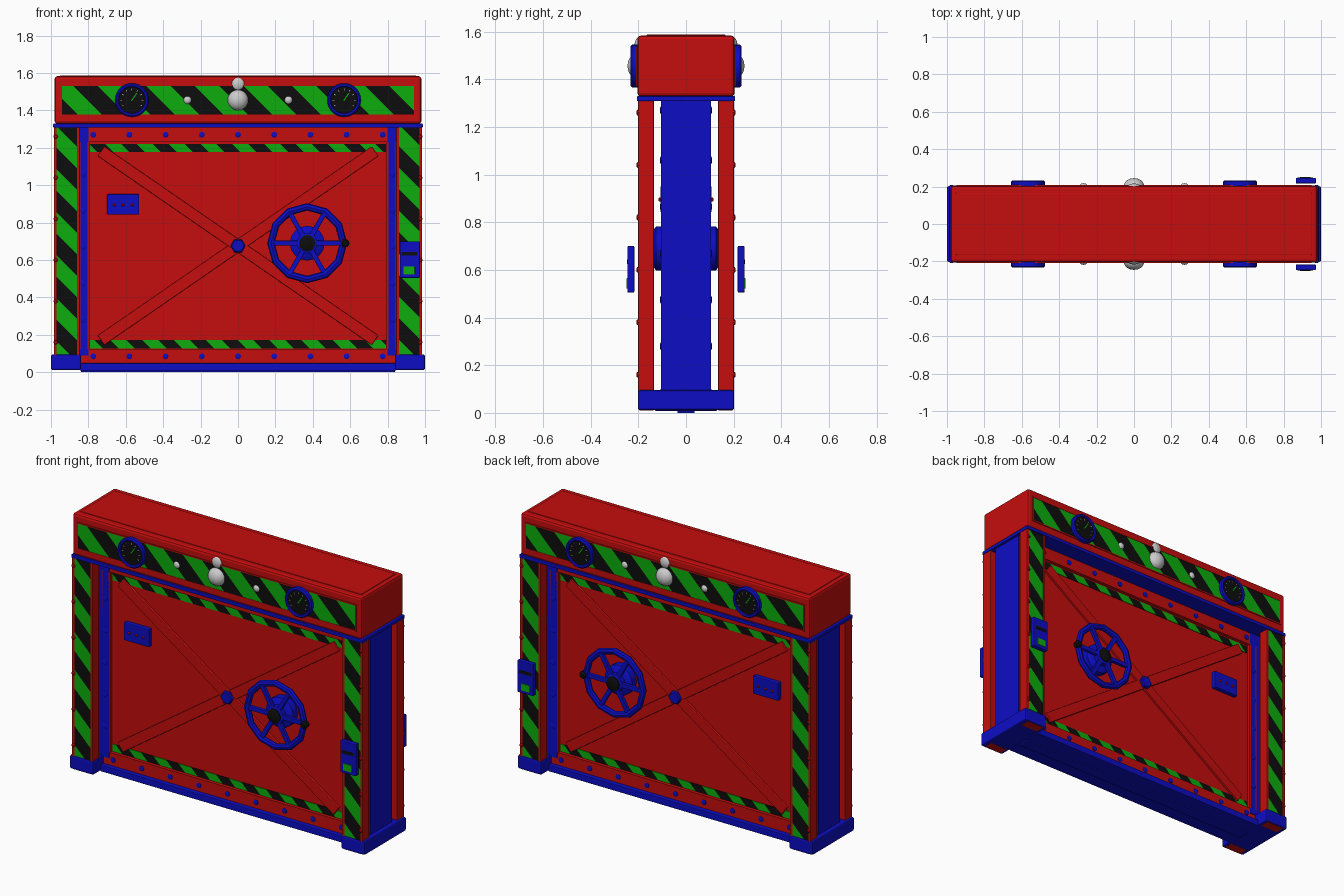
import bpy, bmesh, math
from mathutils import Matrix, Vector

if "Cube" in bpy.data.objects:
    bpy.data.objects.remove(bpy.data.objects["Cube"])

def material(name, rgb):
    m = bpy.data.materials.new(name)
    m.diffuse_color = (*rgb, 1)
    m.use_nodes = True
    m.node_tree.nodes["Principled BSDF"].inputs["Base Color"].default_value = m.diffuse_color
    return m

RED = material("red_paint", (0.56, 0.004, 0.004))
BLUE = material("blue_paint", (0.004, 0.004, 0.56))
GREEN = material("green_paint", (0.004, 0.42, 0.004))
BLACK = material("black_paint", (0.004, 0.004, 0.004))

def finish(name, bm, mats, mirror="", bevel=0, smooth=False):
    """Mesh stays in world coordinates, so mirrors work across the centre."""
    bmesh.ops.recalc_face_normals(bm, faces=bm.faces)
    me = bpy.data.meshes.new(name)
    bm.to_mesh(me)
    bm.free()
    ob = bpy.data.objects.new(name, me)
    bpy.context.collection.objects.link(ob)
    for m in mats:
        if m:
            me.materials.append(m)
    if smooth:
        bpy.ops.object.select_all(action='DESELECT')
        ob.select_set(True)
        bpy.context.view_layer.objects.active = ob
        bpy.ops.object.shade_smooth_by_angle(angle=math.radians(35))
    if bevel:
        b = ob.modifiers.new("bevel", 'BEVEL')
        b.width, b.segments = bevel, 2
    if mirror:
        mod = ob.modifiers.new("mirror", 'MIRROR')
        mod.use_axis = ['X' in mirror, 'Y' in mirror, False]
    return ob

def add_box(bm, x0, x1, y0, y1, z0, z1, rot=0, pivot=None):
    c = Vector(((x0 + x1) / 2, (y0 + y1) / 2, (z0 + z1) / 2))
    p = Vector(pivot) if pivot else c
    m = (Matrix.Translation(p) @ Matrix.Rotation(rot, 4, 'Y') @ Matrix.Translation(c - p)
         @ Matrix.Diagonal((x1 - x0, y1 - y0, z1 - z0, 1)))
    bmesh.ops.create_cube(bm, size=1, matrix=m)

def box(name, mat, *dims, mirror="", bevel=0, rot=0):
    bm = bmesh.new()
    add_box(bm, *dims, rot=rot)
    return finish(name, bm, [mat], mirror, bevel)

def turned_copy(ob):
    """Second copy on the back, turned half a circle about z."""
    o = ob.copy()
    o.name = "back_" + ob.name
    o.rotation_euler.z = math.pi
    bpy.context.collection.objects.link(o)

def stripes(name, x0, x1, y0, y1, z0, z1, period):
    """Panel cut into diagonal bands of two colours, front and back."""
    bm = bmesh.new()
    add_box(bm, x0, x1, y0, y1, z0, z1)
    half = period / 2
    for k in range(math.floor((x0 + z0) / half) + 1, math.ceil((x1 + z1) / half)):
        bmesh.ops.bisect_plane(bm, geom=bm.verts[:] + bm.edges[:] + bm.faces[:],
                               plane_co=(k * half, 0, 0), plane_no=(1, 0, 1))
    for f in bm.faces:
        c = f.calc_center_median()
        f.material_index = math.floor((c.x + c.z) / half) % 2
    turned_copy(finish(name, bm, [GREEN, BLACK]))

def add_lathe(bm, profile, x, z, n):
    """Revolve (radius, outward depth) points about an axis facing -y."""
    rings = [[bm.verts.new((x + r * math.cos(2 * math.pi * i / n), -d,
                            z + r * math.sin(2 * math.pi * i / n))) for i in range(n)]
             for r, d in profile]
    for a, b in zip(rings, rings[1:]):
        for i in range(n):
            bm.faces.new((a[i], a[(i + 1) % n], b[(i + 1) % n], b[i]))
    bm.faces.new(rings[0])
    bm.faces.new(rings[-1])

def lathe(name, mat, profile, spots, n=24, mirror="Y", smooth=True):
    bm = bmesh.new()
    for x, z in spots:
        add_lathe(bm, profile, x, z, n)
    return finish(name, bm, [mat], mirror, smooth=smooth)

def dome(r, d0, d1):
    return [(r * math.cos(t * math.pi / 16) + 0.0005, d0 + (d1 - d0) * math.sin(t * math.pi / 16))
            for t in range(9)]

# Base: feet, sill, keel
box("foot", BLUE, 0.84, 1.0, -0.202, 0.202, 0.012, 0.095, mirror="X", bevel=0.008)
box("sill", BLUE, -0.845, 0.845, -0.13, 0.13, 0.008, 0.048, bevel=0.004)
box("keel_strip", BLUE, -0.84, 0.84, -0.035, 0.035, 0, 0.012)

# Side pillars: core, outer posts with edge flanges, hazard stripes, rivets
box("pillar_core", BLUE, 0.8, 0.972, -0.105, 0.105, 0.09, 1.31, mirror="X")
box("pillar_post", RED, 0.858, 0.975, -0.196, -0.137, 0.011, 1.31, mirror="XY")
bm = bmesh.new()
for x in (0.846, 0.969):
    add_box(bm, x, x + 0.016, -0.201, -0.135, 0.09, 1.31)
finish("pillar_flange", bm, [RED], "XY", 0.003)
for x0, side in ((-0.97, "left"), (0.861, "right")):
    stripes(side + "_pillar_stripes", x0, x0 + 0.109, -0.199, -0.195, 0.095, 1.308, 0.23)
lathe("pillar_rivet", RED, [(0.012, 0.195), (0.012, 0.204), (0.007, 0.208)],
      [(0.975, 0.16 + 0.22 * i) for i in range(6)], 8, "XY", False)

# Header: slab, lid, lower plate, hazard stripes
box("header", RED, -0.98, 0.98, -0.204, 0.204, 1.328, 1.583, bevel=0.014)
box("header_lid", RED, -0.952, 0.952, -0.165, 0.165, 1.57, 1.587, bevel=0.002)
box("header_plate", BLUE, -0.988, 0.988, -0.206, 0.206, 1.308, 1.329, bevel=0.004)
stripes("header_stripes", -0.94, 0.94, -0.207, -0.2, 1.378, 1.53, 0.26)
bm = bmesh.new()
for z in (1.372, 1.53):
    add_box(bm, -0.948, 0.948, -0.209, -0.2, z, z + 0.007)
for x in (-0.948, 0.94):
    add_box(bm, x, x + 0.008, -0.209, -0.2, 1.379, 1.53)
finish("header_stripe_trim", bm, [RED], "Y")

# Door frame with bolts
for z, part in ((0.045, "bottom"), (1.23, "top")):
    box(part + "_beam", RED, -0.85, 0.85, -0.102, 0.102, z, z + 0.08)
box("jamb", RED, 0.797, 0.85, -0.1, 0.1, 0.12, 1.235, mirror="X")
bm = bmesh.new()
for x in (0.795, 0.841):
    add_box(bm, x, x + 0.01, -0.105, -0.095, 0.125, 1.23)
finish("jamb_trim", bm, [RED], "XY")
spots = [(0.1935 * i, z) for i in range(-4, 5) for z in (0.085, 1.27)]
spots += [(s * 0.828, 0.28 + 0.195 * i) for i in range(5) for s in (-1, 1)]
lathe("frame_bolt", BLUE, [(0.016, 0.095), (0.016, 0.106), (0.01, 0.109)], spots, 8, "Y", False)

# Door leaf, stripes, cross braces
box("door", RED, -0.8, 0.8, -0.082, 0.082, 0.12, 1.235)
for z, part in ((0.128, "lower"), (1.177, "upper")):
    stripes(part + "_door_stripes", -0.792, 0.792, -0.086, -0.08, z, z + 0.044, 0.17)
tilt = math.atan2(1.0, 1.45)
for s, part in ((1, "falling"), (-1, "rising")):
    box(part + "_brace", RED, -0.89, 0.89, -0.097 - 0.001 * s, -0.075, 0.645, 0.707,
        mirror="Y", bevel=0.004, rot=s * tilt)
lathe("brace_nut", BLUE, [(0.04, 0.085), (0.04, 0.112), (0.033, 0.118)], [(0, 0.676)], 6, "Y", False)

# Name plate with screws
box("door_plate", BLUE, -0.7, -0.528, -0.108, -0.075, 0.842, 0.952, mirror="Y", bevel=0.005)
lathe("plate_screw", RED, [(0.008, 0.1), (0.008, 0.112), (0.005, 0.116)],
      [(x, 0.895) for x in (-0.662, -0.614, -0.566)], 8, "Y", False)

# Hand wheel: hub, rim, spokes, cap, knob
WX, WZ, WD = 0.37, 0.69, 0.162
lathe("wheel_hub", BLUE, [(0.093, 0.075), (0.093, 0.125), (0.08, 0.135), (0.055, 0.142),
                          (0.055, 0.172), (0.045, 0.177)], [(WX, WZ)], 16)
lathe("wheel_cap", BLACK, [(0.044, 0.17), (0.044, 0.182), (0.028, 0.19)], [(WX, WZ)], 12)
bm = bmesh.new()
rim = [[bm.verts.new((WX + r * math.cos(a), -WD + 0.018 * math.sin(b), WZ + r * math.sin(a)))
        for b in [j * math.pi / 4 for j in range(8)]
        for r in [0.194 + 0.02 * math.cos(b)]]
       for a in [i * math.pi / 6 for i in range(12)]]
for i in range(12):
    for j in range(8):
        k, l = (i + 1) % 12, (j + 1) % 8
        bm.faces.new((rim[i][j], rim[k][j], rim[k][l], rim[i][l]))
finish("wheel_rim", bm, [BLUE], "Y", smooth=True)
bm = bmesh.new()
for i in range(6):
    add_box(bm, WX + 0.04, WX + 0.19, -WD - 0.011, -WD + 0.011, WZ - 0.013, WZ + 0.013,
            rot=i * math.pi / 3, pivot=(WX, -WD, WZ))
finish("wheel_spokes", bm, [BLUE], "Y", 0.003)
lathe("wheel_knob", BLACK, [(0.012, 0.148), (0.022, 0.158), (0.023, 0.182), (0.014, 0.192)],
      [(WX + 0.203, WZ)], 12)

# Keypad: case, slot, button
box("keypad_case", BLUE, 0.865, 0.972, -0.246, -0.217, 0.505, 0.7, mirror="Y", bevel=0.004)
box("keypad_slot", BLACK, 0.875, 0.957, -0.248, -0.24, 0.625, 0.644, mirror="Y")
box("keypad_button", GREEN, 0.885, 0.945, -0.25, -0.24, 0.522, 0.565, mirror="Y", bevel=0.002)

# Gauges: bezel, dial, ticks, needle
gauges = [(-0.567, 1.455), (0.567, 1.455)]
lathe("gauge_bezel", BLUE, [(0.09, 0.195), (0.09, 0.226), (0.083, 0.233), (0.074, 0.231),
                            (0.07, 0.22)], gauges, 28)
lathe("gauge_dial", BLACK, [(0.071, 0.212), (0.071, 0.224)], gauges, 28)
bm, needles = bmesh.new(), bmesh.new()
for x, z in gauges:
    for i in range(9):
        add_box(bm, x + 0.052, x + 0.062, -0.226, -0.22, z - 0.0015, z + 0.0015,
                rot=math.radians(30 - 30 * i), pivot=(x, 0, z))
    add_box(needles, x - 0.005, x + 0.045, -0.227, -0.22, z - 0.003, z + 0.003,
            rot=math.radians(-55), pivot=(x, 0, z))
finish("gauge_ticks", bm, [None], "Y")
turned_copy(finish("gauge_needles", needles, [GREEN]))

# Grey lamps on the header
lathe("main_lamp", None, dome(0.055, 0.2, 0.245), [(0, 1.455)], 20)
lathe("top_lamp", None, dome(0.037, 0.195, 0.216), [(0, 1.54)], 16)
lathe("small_lamp", None, dome(0.022, 0.2, 0.218), [(-0.27, 1.455), (0.27, 1.455)], 14)
